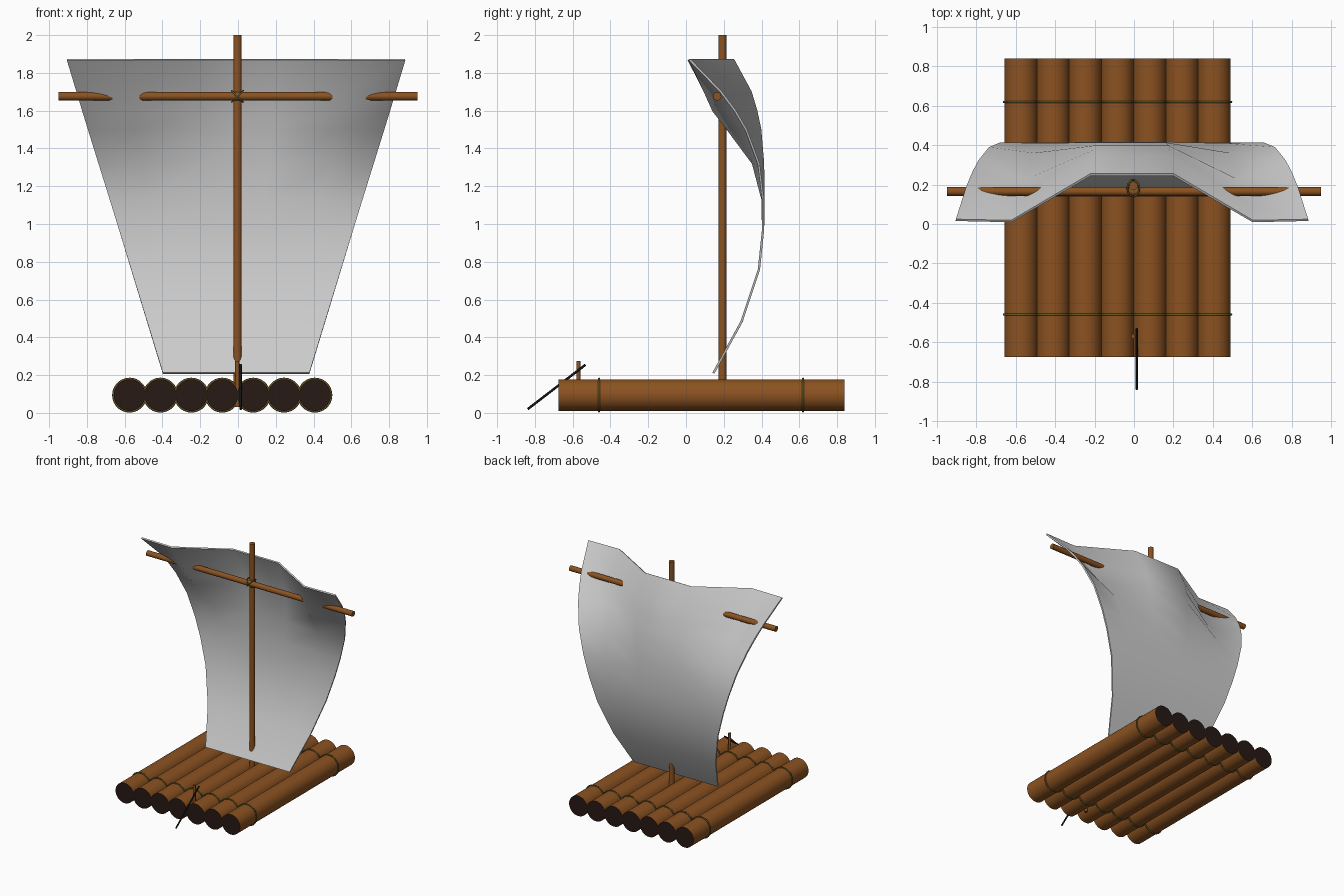
import bpy, bmesh, math
from mathutils import Vector

if "Cube" in bpy.data.objects:
    bpy.data.objects.remove(bpy.data.objects["Cube"])


def material(name, rgb):
    m = bpy.data.materials.new(name)
    m.diffuse_color = (*rgb, 1)
    m.use_nodes = True
    m.node_tree.nodes["Principled BSDF"].inputs["Base Color"].default_value = m.diffuse_color
    return m


WOOD = material("wood", (0.26, 0.085, 0.015))
CUT = material("cut_end", (0.02, 0.01, 0.007))
ROPE = material("rope", (0.13, 0.10, 0.02))
BLACK = material("black", (0.008, 0.007, 0.006))


def smooth(ob, angle=40):
    bpy.ops.object.select_all(action='DESELECT')
    ob.select_set(True)
    bpy.context.view_layer.objects.active = ob
    bpy.ops.object.shade_smooth_by_angle(angle=math.radians(angle))


def rod(name, a, b, r, mat, cap=None, sides=24):
    a, b = Vector(a), Vector(b)
    bpy.ops.mesh.primitive_cylinder_add(vertices=sides, radius=r, depth=(b - a).length,
                                        location=(a + b) / 2)
    ob = bpy.context.object
    ob.name = name
    ob.rotation_euler = (b - a).to_track_quat('Z', 'Y').to_euler()
    ob.data.materials.append(mat)
    if cap:
        ob.data.materials.append(cap)
        for p in ob.data.polygons:
            if len(p.vertices) > 4:
                p.material_index = 1
    smooth(ob)
    return ob


def ring(name, loc, axis, r, minor):
    bpy.ops.mesh.primitive_torus_add(major_segments=28, minor_segments=6, location=loc,
                                     major_radius=r, minor_radius=minor)
    ob = bpy.context.object
    ob.name = name
    ob.rotation_euler = Vector(axis).to_track_quat('Z', 'Y').to_euler()
    ob.data.materials.append(ROPE)
    smooth(ob, 80)


# Deck logs, each with two rope bindings
for i in range(7):
    x = -0.574 + i * 0.1635
    rod(f"log_{i + 1}", (x, -0.675, 0.094), (x, 0.84, 0.094), 0.084, WOOD, CUT, 32)
    for y in (-0.46, 0.62):
        ring(f"log_rope_{i + 1}", (x, y, 0.094), (0, 1, 0), 0.0865, 0.006)

# Mast, yard and crossed lashing
rod("mast", (-0.003, 0.193, 0.06), (-0.003, 0.193, 2.0), 0.022, WOOD)
rod("yard", (-0.95, 0.165, 1.676), (0.95, 0.165, 1.676), 0.022, WOOD)
for s in (-1, 1):
    ring("yard_lashing", (-0.003, 0.182, 1.676), (1, 0, s), 0.042, 0.005)

# Steering post and oar
rod("steering_post", (-0.004, -0.57, 0.03), (-0.004, -0.57, 0.275), 0.011, WOOD, sides=12)
rod("steering_oar", (0.014, -0.838, 0.02), (0.014, -0.532, 0.255), 0.0065, BLACK, sides=10)

# Sail: rows of (z, y at middle, y at pulled-in columns, y at edge)
rows = [(0.21, 0.145, 0.145, 0.145), (0.485, 0.295, 0.295, 0.295),
        (0.76, 0.386, 0.386, 0.386), (0.97, 0.408, 0.408, 0.408),
        (1.13, 0.41, 0.405, 0.408), (1.32, 0.408, 0.355, 0.385),
        (1.5, 0.393, 0.222, 0.318), (1.6, 0.372, 0.145, 0.26),
        (1.7, 0.342, 0.10, 0.185), (1.87, 0.25, 0.014, 0.02)]
columns = [(-1, 3), (-0.685, 2), (-0.235, 1), (0.235, 1), (0.685, 2), (1, 3)]
bm = bmesh.new()
grid = []
for row in rows:
    half = 0.388 + (row[0] - 0.21) / 1.66 * 0.507
    grid.append([bm.verts.new((-0.01 + u * half, row[k], row[0])) for u, k in columns])
for low, high in zip(grid, grid[1:]):
    for c in range(5):
        bm.faces.new((low[c], low[c + 1], high[c + 1], high[c]))
mesh = bpy.data.meshes.new("sail")
bm.to_mesh(mesh)
bm.free()
sail = bpy.data.objects.new("sail", mesh)
bpy.context.collection.objects.link(sail)
solid = sail.modifiers.new("thickness", 'SOLIDIFY')
solid.thickness = 0.012
solid.offset = 0
bpy.context.view_layer.objects.active = sail
bpy.ops.object.modifier_apply(modifier="thickness")
smooth(sail, 50)
